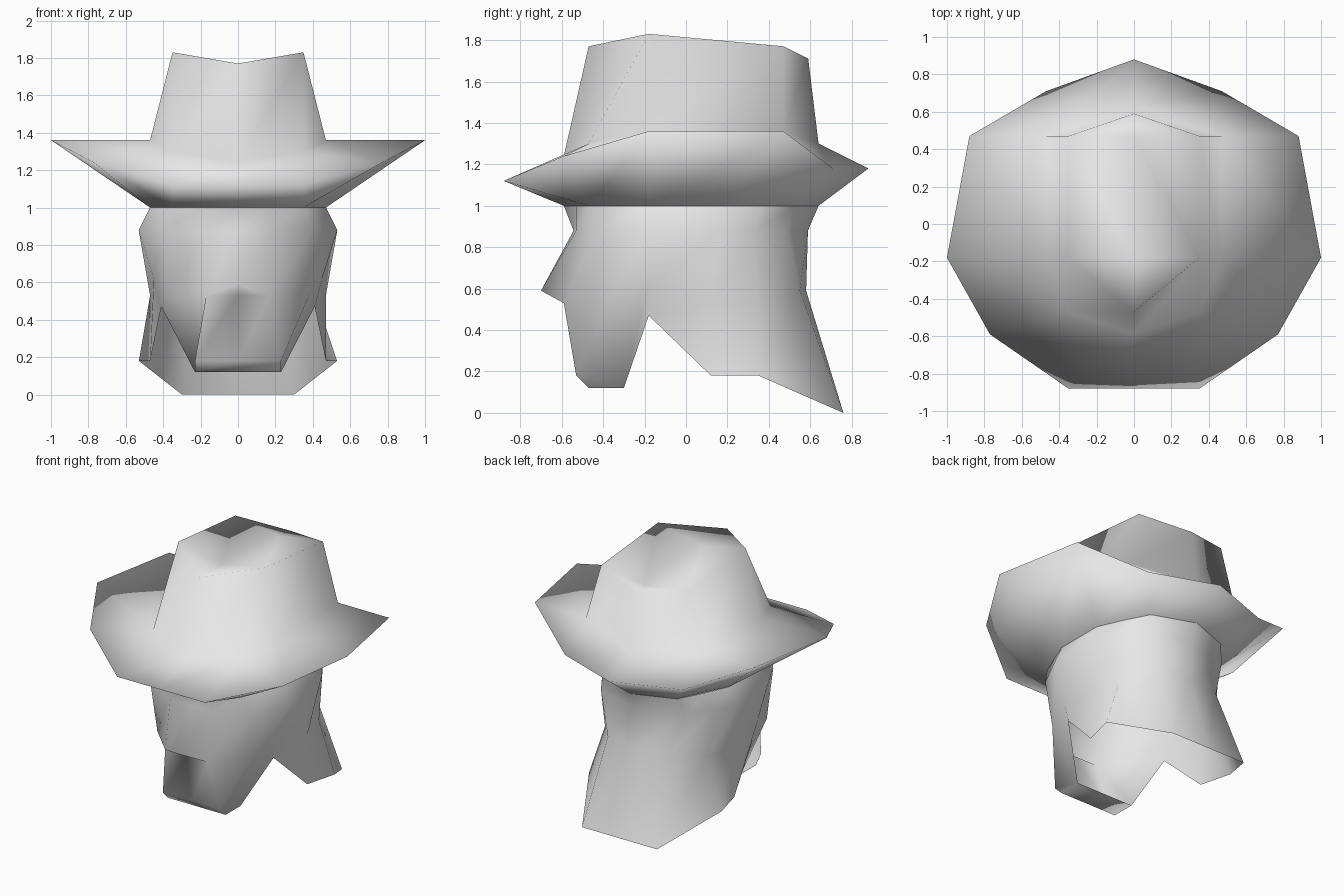
import bpy
import bmesh

default_cube = bpy.data.objects.get("Cube")
if default_cube:
    bpy.data.objects.remove(default_cube, do_unlink=True)


def make_material(name, colour):
    material = bpy.data.materials.new(name)
    material.use_nodes = True
    material.diffuse_color = colour
    material.node_tree.nodes["Principled BSDF"].inputs["Base Color"].default_value = colour
    return material


def at_height(outline, height):
    """Lift a flat half outline to one height."""
    return [(x, y, height) for x, y in outline]


def full_loop(half):
    """Close a half outline, running front to back, with its mirror image."""
    mirrored = [(-x, y, z) for x, y, z in reversed(half[1:-1])]
    return list(half) + mirrored


def loft(name, half_rings, material):
    """Skin neighbouring rings from the bottom up; repeated points share a vertex."""
    bm = bmesh.new()
    known = {}

    def vertex(point):
        key = tuple(round(value, 4) + 0.0 for value in point)
        if key not in known:
            known[key] = bm.verts.new(key)
        return known[key]

    loops = [[vertex(p) for p in full_loop(half)] for half in half_rings]
    for lower, upper in zip(loops, loops[1:]):
        count = len(lower)
        for i in range(count):
            j = (i + 1) % count
            corners = list(dict.fromkeys((lower[i], lower[j], upper[j], upper[i])))
            if len(corners) > 2 and bm.faces.get(corners) is None:
                bm.faces.new(corners)

    loose = [v for v in bm.verts if not v.link_faces]
    bmesh.ops.delete(bm, geom=loose, context="VERTS")
    for face in bm.faces:
        face.smooth = True
    mesh = bpy.data.meshes.new(name)
    bm.to_mesh(mesh)
    bm.free()
    mesh.materials.append(material)
    obj = bpy.data.objects.new(name, mesh)
    bpy.context.collection.objects.link(obj)
    return obj


grey = make_material("light grey", (0.8, 0.8, 0.8, 1.0))

# Shared head outline where the hat sits
front, temple, side = (0, -.59), (.35, -.47), (.47, -.18)
rear_side, nape, back = (.47, .18), (.30, .53), (0, .64)

# Hat: sweatband, curled brim, crown foot, pinched crown and its centre crease
band = at_height([front, temple, temple, side, rear_side, nape, back], 1)
brim = [(0, -.88, 1.12), (.35, -.88, 1.12), (.77, -.59, 1.24), (1, -.18, 1.36),
        (.88, .47, 1.36), (.47, .71, 1.18), (0, .88, 1.18)]
foot_front, foot_temple, foot_side = (*front, 1.24), (*temple, 1.30), (*side, 1.36)
foot_corner, foot_back = (.47, .47, 1.36), (*back, 1.30)
crown_foot = [foot_front, foot_temple, foot_temple, foot_side,
              foot_corner, foot_corner, foot_back]
peak, rear_peak = (.35, -.18, 1.83), (.35, .47, 1.77)
crown_top = [(0, -.47, 1.77)] + [peak] * 3 + [rear_peak] * 2 + [(0, .59, 1.71)]
crease = [(0, -.18, 1.76)] * 4 + [(0, .47, 1.72)] * 3
loft("hat", [band, brim, crown_foot, crown_top, crease], grey)

# Head: brow band, cheeks with nose, and the open lower edge
rim_outline = [front, (.17, -.53), temple, side, rear_side, (.39, .36), nape, back]
rim = at_height(rim_outline, 1)
brow = at_height([(x * 1.13, y * .92) for x, y in rim_outline], .88)
brow[1] = (.17, -.53, .88)
cheeks = [(.17, -.59, .53), (.38, -.38, .53), (.45, -.18, .62), (.47, .12, .53),
          (.41, .34, .54), (.24, .55, .59), (0, .58, .59)]
nose_ring = [(0, -.70, .59)] + cheeks
lip_ring = [(0, -.59, .53)] + cheeks

# Side notch, sideburn and long hair at the back
jaw_corner = (.23, -.30, .12)
hem = [jaw_corner, (.41, -.18, .47), (.47, .12, .18), (.53, .35, .18),
       (.30, .76, 0), (0, .76, 0)]

# Chin: front edge, bevel and underside
chin_front = [(0, -.53, .18), (.23, -.53, .18)] + hem
chin_under = [(0, -.47, .12), (.23, -.47, .12)] + hem
chin_floor = [(0, -.30, .12), jaw_corner] + hem
loft("head", [chin_floor, chin_under, chin_front, lip_ring, nose_ring, brow, rim], grey)
